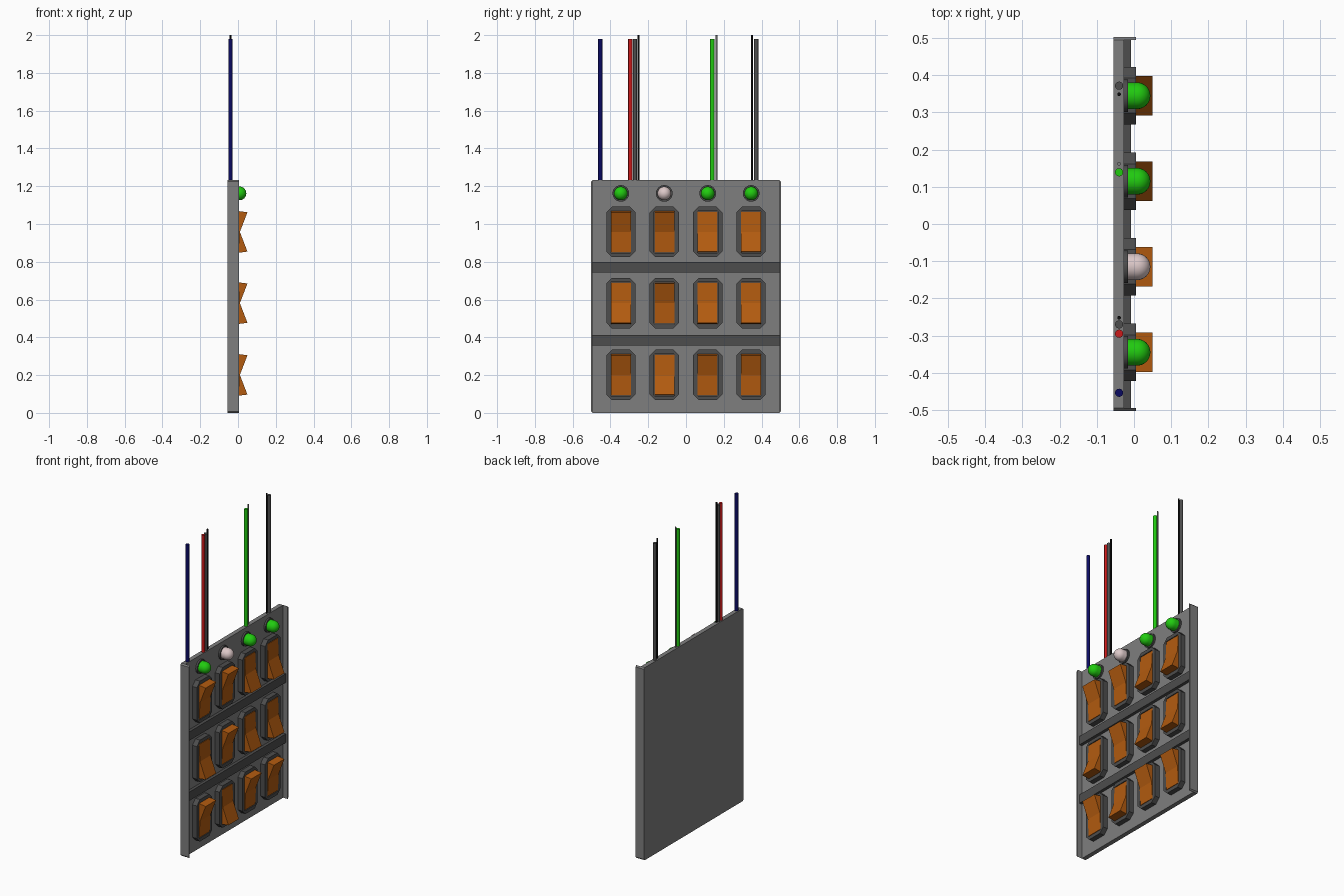
import bpy, bmesh
from math import pi, sin, cos
from mathutils import Matrix

if "Cube" in bpy.data.objects:
    bpy.data.objects.remove(bpy.data.objects["Cube"])


def material(name, r, g, b):
    m = bpy.data.materials.new(name)
    m.use_nodes = True
    m.diffuse_color = (r, g, b, 1)
    m.node_tree.nodes["Principled BSDF"].inputs["Base Color"].default_value = (r, g, b, 1)
    return m


GREY = material("panel grey", 0.21, 0.21, 0.21)
DARK = material("dark grey", 0.075, 0.075, 0.075)
ORANGE = material("amber orange", 0.45, 0.105, 0.005)
GREEN = material("lamp green", 0.015, 0.6, 0.005)
PALE = material("unlit lamp", 0.72, 0.58, 0.58)
RED = material("wire red", 0.6, 0.01, 0.01)
BLUE = material("wire blue", 0.003, 0.003, 0.12)
BLACK = material("wire black", 0.004, 0.004, 0.004)


def finish(bm, name, mat, smooth=False):
    bmesh.ops.recalc_face_normals(bm, faces=bm.faces)
    mesh = bpy.data.meshes.new(name)
    bm.to_mesh(mesh)
    bm.free()
    mesh.materials.append(mat)
    ob = bpy.data.objects.new(name, mesh)
    bpy.context.collection.objects.link(ob)
    if smooth:
        bpy.ops.object.select_all(action='DESELECT')
        ob.select_set(True)
        bpy.context.view_layer.objects.active = ob
        bpy.ops.object.shade_smooth_by_angle(angle=pi / 5)
    return ob


def prism(name, points, offset, mat):
    """Extrude a closed outline of 3D points by an offset vector."""
    bm = bmesh.new()
    face = bm.faces.new([bm.verts.new(p) for p in points])
    ext = bmesh.ops.extrude_face_region(bm, geom=[face])["geom"]
    bmesh.ops.translate(bm, vec=offset, verts=[v for v in ext if isinstance(v, bmesh.types.BMVert)])
    return finish(bm, name, mat)


def box(name, x0, x1, y0, y1, z0, z1, mat):
    return prism(name, [(x0, y0, z0), (x0, y1, z0), (x0, y1, z1), (x0, y0, z1)], (x1 - x0, 0, 0), mat)


def octagon(hw, hh, c):
    return [(-hw, -hh + c), (-hw + c, -hh), (hw - c, -hh), (hw, -hh + c),
            (hw, hh - c), (hw - c, hh), (-hw + c, hh), (-hw, hh - c)]


# Backing panel with a lip along each side
BACK, FACE, LIP = -0.055, -0.027, 0.005
HALF, TOP = 0.503, 1.232
prism("back_panel", [(BACK, y, z + TOP / 2) for y, z in octagon(HALF, TOP / 2, 0.008)],
      (FACE - BACK, 0, 0), GREY)
for side, label in ((-1, "right"), (1, "left")):
    y0, y1 = side * HALF, side * (HALF - 0.008)
    prism(label + "_lip", [(FACE, y0, 0.008), (FACE, y1, 0), (FACE, y1, TOP), (FACE, y0, TOP - 0.008)],
          (LIP - FACE, 0, 0), GREY)

# Divider bars between the switch rows
for label, z in (("upper", 0.77), ("lower", 0.385)):
    box(label + "_divider", FACE, -0.008, 0.008 - HALF, HALF - 0.008, z - 0.028, z + 0.028, DARK)


# Rocker switches: framed opening and a two-faced rocker
def bezel(name, y, z):
    bm = bmesh.new()
    hw, hh, c = 0.054, 0.112, 0.0
    rings = []
    for outline, x in ((octagon(0.077, 0.134, 0.03), FACE), (octagon(0.077, 0.134, 0.03), LIP),
                       (octagon(hw, hh, 0.004), LIP), (octagon(hw, hh, 0.004), FACE)):
        rings.append([bm.verts.new((x, y + a, z + b)) for a, b in outline])
    for r0, r1 in zip(rings, rings[1:]):
        for i in range(8):
            j = (i + 1) % 8
            bm.faces.new((r0[i], r0[j], r1[j], r1[i]))
    finish(bm, name, DARK)


def rocker(name, y, z, up):
    s = 1 if up else -1
    profile = [(FACE, -0.105), (0.004, -0.108), (0.010, 0.0), (0.050, 0.104), (0.004, 0.110), (FACE, 0.110)]
    prism(name, [(px, y - 0.053, z + s * pz) for px, pz in profile], (0, 0.106, 0), ORANGE)


COLUMNS = (-0.345, -0.115, 0.115, 0.345)
ROWS = ((0.958, "UUDD"), (0.581, "DUDD"), (0.201, "UDUU"))
for r, (z, states) in enumerate(ROWS, 1):
    for c, (y, state) in enumerate(zip(COLUMNS, states), 1):
        bezel(f"switch_frame_{r}_{c}", y, z)
        rocker(f"switch_rocker_{r}_{c}", y, z, state == "U")


# Indicator lamps
def lathe(name, profile, y, z, mat, steps=24):
    """Spin (x, radius) points about an axis along x."""
    bm = bmesh.new()
    verts = [bm.verts.new((x, 0, rad)) for x, rad in profile]
    edges = [bm.edges.new(e) for e in zip(verts, verts[1:])]
    bmesh.ops.spin(bm, geom=verts + edges, cent=(0, 0, 0), axis=(1, 0, 0), angle=2 * pi, steps=steps)
    bmesh.ops.remove_doubles(bm, verts=bm.verts, dist=0.0002)
    bmesh.ops.translate(bm, vec=(0, y, z), verts=bm.verts)
    finish(bm, name, mat, True)


R = 0.036
dome = [(FACE, R)] + [(0.008 + R * sin(a * pi / 16), R * cos(a * pi / 16)) for a in range(9)]
for i, (y, mat) in enumerate(zip(COLUMNS, (GREEN, PALE, GREEN, GREEN)), 1):
    lathe(f"lamp_collar_{i}", [(FACE, 0.044), (-0.016, 0.044), (-0.016, 0.030)], y, 1.162, DARK)
    lathe(f"lamp_dome_{i}", dome, y, 1.162, mat)

# Wires rising from the top edge
THICK, THIN = (0.011, 1.98), (0.005, 2.0)
WIRES = (("blue_wire", -0.454, THICK, BLUE), ("red_wire", -0.295, THICK, RED),
         ("dark_wire_right", -0.270, THICK, DARK), ("black_wire_right", -0.252, THIN, BLACK),
         ("green_wire", 0.139, THICK, GREEN), ("grey_wire", 0.162, THIN, GREY),
         ("black_wire_left", 0.349, THIN, BLACK), ("dark_wire_left", 0.372, THICK, DARK))
for name, y, (radius, top), mat in WIRES:
    bm = bmesh.new()
    base = TOP - 0.02
    bmesh.ops.create_cone(bm, cap_ends=True, segments=16, radius1=radius, radius2=radius,
                          depth=top - base, matrix=Matrix.Translation((-0.04, y, (top + base) / 2)))
    finish(bm, name, mat, True)
